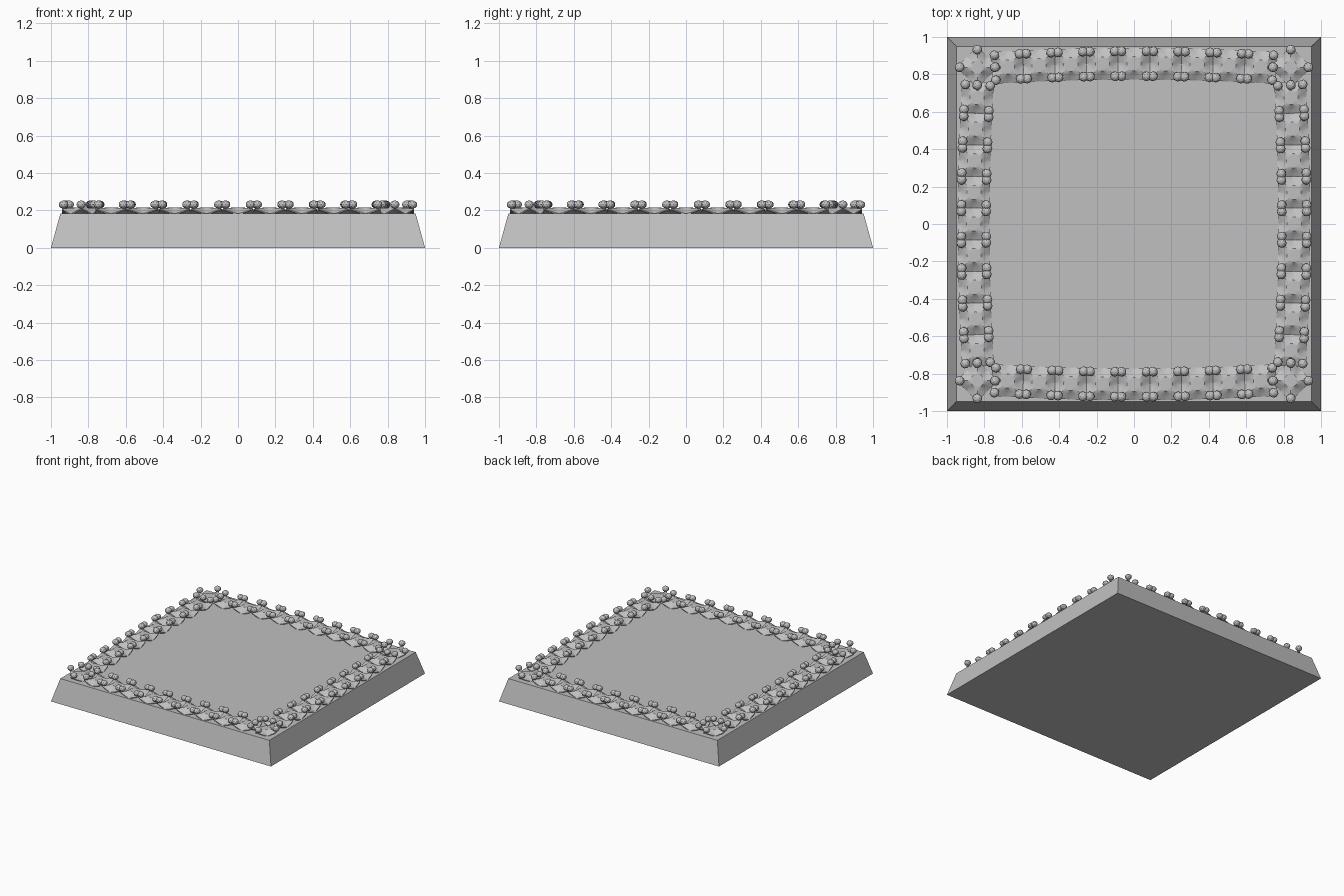
import bpy, bmesh, math
from mathutils import Matrix, Vector

cube = bpy.data.objects.get("Cube")
if cube:
    bpy.data.objects.remove(cube, do_unlink=True)

# One stone grey for the whole model
stone = bpy.data.materials.new("stone_grey")
stone.use_nodes = True
grey = (0.53, 0.53, 0.53, 1)
stone.diffuse_color = grey
stone.node_tree.nodes["Principled BSDF"].inputs["Base Color"].default_value = grey


def finish_mesh(bm, name):
    bmesh.ops.recalc_face_normals(bm, faces=bm.faces)
    mesh = bpy.data.meshes.new(name)
    bm.to_mesh(mesh)
    bm.free()
    mesh.materials.append(stone)
    return mesh


def place(name, mesh, matrix=None):
    obj = bpy.data.objects.new(name, mesh)
    bpy.context.collection.objects.link(obj)
    if matrix:
        obj.matrix_world = matrix
    return obj


# Tapered square base slab
BASE_TOP = 0.182
bm = bmesh.new()
bmesh.ops.create_cube(bm, size=2)
for v in bm.verts:
    upper = v.co.z > 0
    s = 0.95 if upper else 1.0
    v.co = Vector((v.co.x * s, v.co.y * s, BASE_TOP if upper else 0))
place("base_slab", finish_mesh(bm, "base_slab"))

# Border tile: raised round centre, drooping sides, lifted corners
SIDES = 32
HALF = 0.085


def tile_ring(bm, blend, drop=0.0):
    """Ring between the centre disc (0) and the square rim (1)."""
    ring = []
    for i in range(SIDES):
        a = 2 * math.pi * i / SIDES
        c, s = math.cos(a), math.sin(a)
        big, small = max(abs(c), abs(s)), min(abs(c), abs(s))
        corner = small / big
        rim_r = HALF / big * (1 - 0.06 * corner ** 4)
        rim_z = 0.181 + 0.029 * corner
        r = 0.038 + (rim_r - 0.038) * blend
        z = 0.214 + (rim_z - 0.214) * blend ** 0.7
        ring.append(bm.verts.new((r * c, r * s, z - drop)))
    return ring


bm = bmesh.new()
rings = [tile_ring(bm, b) for b in (0, 0.33, 0.67, 1)]
rings += [tile_ring(bm, 1, 0.006), tile_ring(bm, 0, 0.036)]
for lower, upper in zip(rings, rings[1:]):
    for i in range(SIDES):
        j = (i + 1) % SIDES
        bm.faces.new((lower[i], lower[j], upper[j], upper[i]))
bm.faces.new(rings[0])
bm.faces.new(rings[-1])
tile_mesh = finish_mesh(bm, "border_tile")

# Four faceted studs, one on each tile corner
STUD = 0.067
bm = bmesh.new()
for sx in (-1, 1):
    for sy in (-1, 1):
        where = Matrix.Translation((sx * STUD, sy * STUD, 0.231))
        bmesh.ops.create_icosphere(bm, subdivisions=2, radius=0.026,
                                   matrix=where @ Matrix.Diagonal((1, 1, 0.85, 1)))
stud_mesh = finish_mesh(bm, "corner_studs")


def add_tile(x, y, angle, scale=1.0):
    m = Matrix.Translation((x, y, 0)) @ Matrix.Rotation(angle, 4, "Z")
    place("border_tile", tile_mesh, m @ Matrix.Diagonal((scale, scale, 1, 1)))
    place("corner_studs", stud_mesh, m)


# Four gently bowed rows of nine tiles, and a turned tile at each corner
PITCH, REACH, BOW = 0.169, 0.857, 0.018
for side in range(4):
    turn = side * math.pi / 2
    spin = Matrix.Rotation(turn, 3, "Z")
    for k in range(-4, 5):
        t = k / 4
        p = spin @ Vector((k * PITCH, REACH - BOW * t * t, 0))
        slope = math.atan(-2 * BOW * t / (4 * PITCH))
        add_tile(p.x, p.y, turn + slope)
    p = spin @ Vector((0.838, 0.838, 0))
    add_tile(p.x, p.y, turn + math.pi / 4, 0.92)

# Soft shading on the tiles, crisp edges kept
bpy.ops.object.select_all(action="DESELECT")
sample = next(o for o in bpy.context.collection.objects if o.data == tile_mesh)
sample.select_set(True)
bpy.context.view_layer.objects.active = sample
for poly in tile_mesh.polygons:
    poly.use_smooth = True
tile_mesh.set_sharp_from_angle(angle=math.radians(30))
